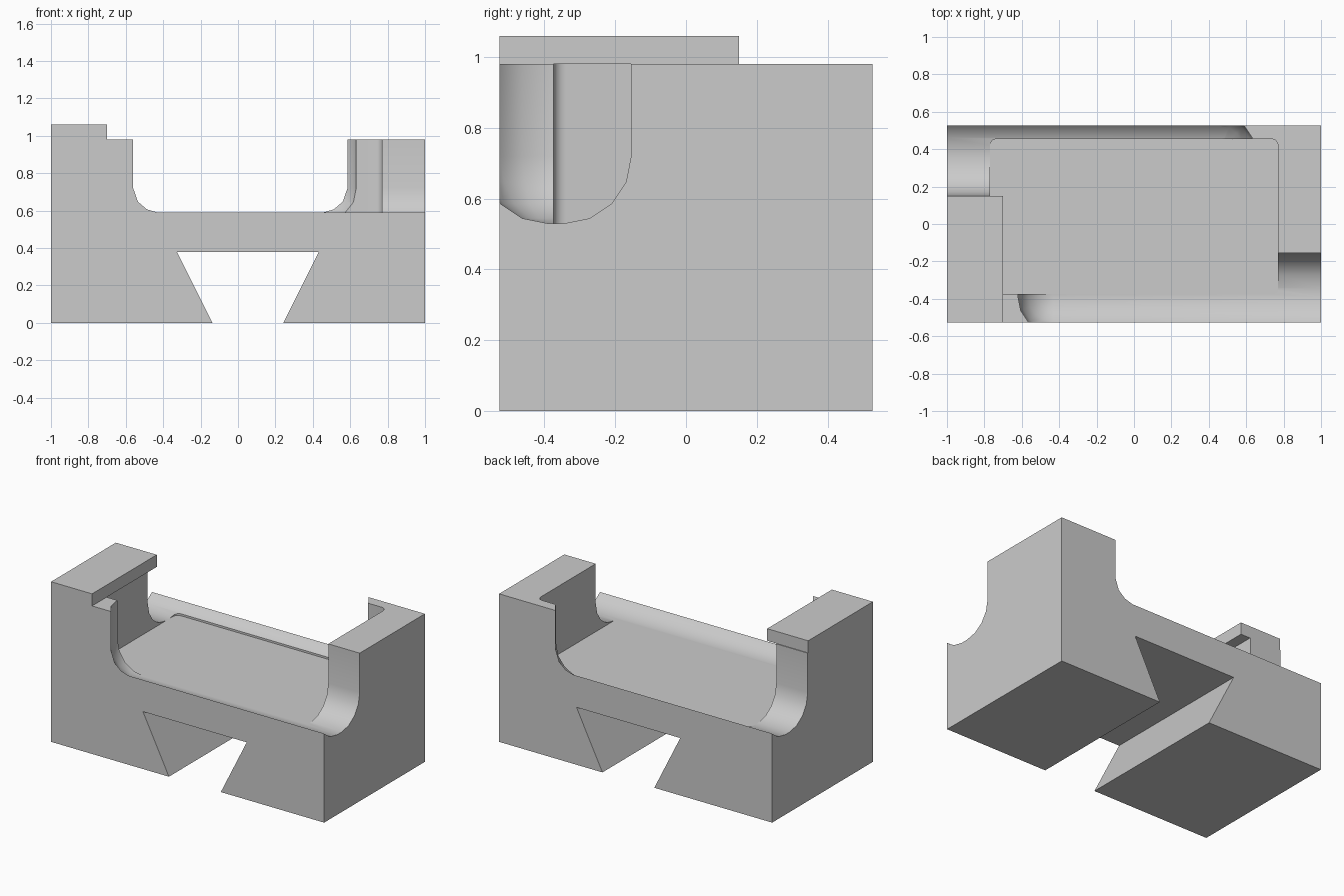
import bpy, bmesh
from mathutils import Vector, Matrix

cube = bpy.data.objects.get("Cube")
if cube:
    bpy.data.objects.remove(cube, do_unlink=True)

grey = bpy.data.materials.new("plain grey")
grey.use_nodes = True
colour = (0.6, 0.6, 0.6, 1)
grey.diffuse_color = colour
grey.node_tree.nodes["Principled BSDF"].inputs["Base Color"].default_value = colour


def add_object(name, bm):
    bmesh.ops.recalc_face_normals(bm, faces=bm.faces)
    mesh = bpy.data.meshes.new(name)
    bm.to_mesh(mesh)
    bm.free()
    mesh.materials.append(grey)
    obj = bpy.data.objects.new(name, mesh)
    bpy.context.collection.objects.link(obj)
    return obj


def box(name, low, high, corner=0):
    low, high = Vector(low), Vector(high)
    bm = bmesh.new()
    bmesh.ops.create_cube(bm, size=1)
    bmesh.ops.scale(bm, vec=high - low, verts=bm.verts)
    bmesh.ops.translate(bm, vec=(low + high) / 2, verts=bm.verts)
    if corner:
        upright = [e for e in bm.edges if abs(e.verts[0].co.z - e.verts[1].co.z) > 0.01]
        bmesh.ops.bevel(bm, geom=upright, offset=corner, segments=4,
                        profile=0.5, affect='EDGES')
    return add_object(name, bm)


def prism(name, outline, y0, y1):
    bm = bmesh.new()
    face = bm.faces.new([bm.verts.new((x, y0, z)) for x, z in outline])
    new = bmesh.ops.extrude_face_region(bm, geom=[face])["geom"]
    bmesh.ops.translate(bm, vec=(0, y1 - y0, 0),
                        verts=[v for v in new if isinstance(v, bmesh.types.BMVert)])
    return add_object(name, bm)


def round_channel(name, end_x, turn):
    """Ball-ended slot, open at the top and at one end."""
    bm = bmesh.new()
    for x in (end_x, 1.5):
        for y in (-0.39, -0.345):
            for z in (0.72, 1.4):
                bmesh.ops.create_uvsphere(bm, u_segments=16, v_segments=8, radius=0.19,
                                          matrix=Matrix.Translation((x, y, z)))
    hull = bmesh.ops.convex_hull(bm, input=bm.verts)
    loose = {g for g in hull["geom_interior"] + hull["geom_unused"]
             if isinstance(g, bmesh.types.BMVert)}
    bmesh.ops.delete(bm, geom=list(loose), context='VERTS')
    # Keep only the outer shell
    points = [v.co.copy() for v in bm.verts]
    bm.free()
    bm = bmesh.new()
    for p in points:
        bm.verts.new(p)
    bmesh.ops.convex_hull(bm, input=bm.verts)
    bmesh.ops.dissolve_limit(bm, angle_limit=0.01, verts=bm.verts, edges=bm.edges)
    if turn:
        bmesh.ops.scale(bm, vec=(-1, -1, 1), verts=bm.verts)
    return add_object(name, bm)


# Main block
block = box("main_block", (-1, -0.527, 0), (1, 0.527, 0.98))

# Dovetail slot, central pocket and the two opposed channels
cutters = [
    prism("dovetail_cutter",
          [(-0.19, -0.1), (0.19, -0.1), (0.19, 0), (0.38, 0.38), (-0.38, 0.38), (-0.19, 0)],
          -0.7, 0.7),
    box("pocket_cutter", (-0.77, -0.375, 0.53), (0.77, 0.455, 1.3), corner=0.035),
    round_channel("front_channel_cutter", -0.43, False),
    round_channel("back_channel_cutter", -0.455, True),
]
cutters[0].data.transform(Matrix.Translation((0.053, 0, 0)))

for cutter in cutters:
    cutter.hide_render = True
    cut = block.modifiers.new(cutter.name, 'BOOLEAN')
    cut.operation = 'DIFFERENCE'
    cut.solver = 'EXACT'
    cut.object = cutter

# Bake the cuts and remove the cutters
bpy.context.view_layer.update()
shape = bpy.data.meshes.new_from_object(
    block.evaluated_get(bpy.context.evaluated_depsgraph_get()))
block.modifiers.clear()
block.data = shape
for cutter in cutters:
    bpy.data.objects.remove(cutter, do_unlink=True)

# Raised ledge overhanging the pocket
ledge = box("raised_ledge", (-1, -0.527, 0.98), (-0.7, 0.15, 1.06))

bpy.ops.object.select_all(action='DESELECT')
block.select_set(True)
bpy.context.view_layer.objects.active = block
bpy.ops.object.shade_smooth_by_angle(angle=0.6)
